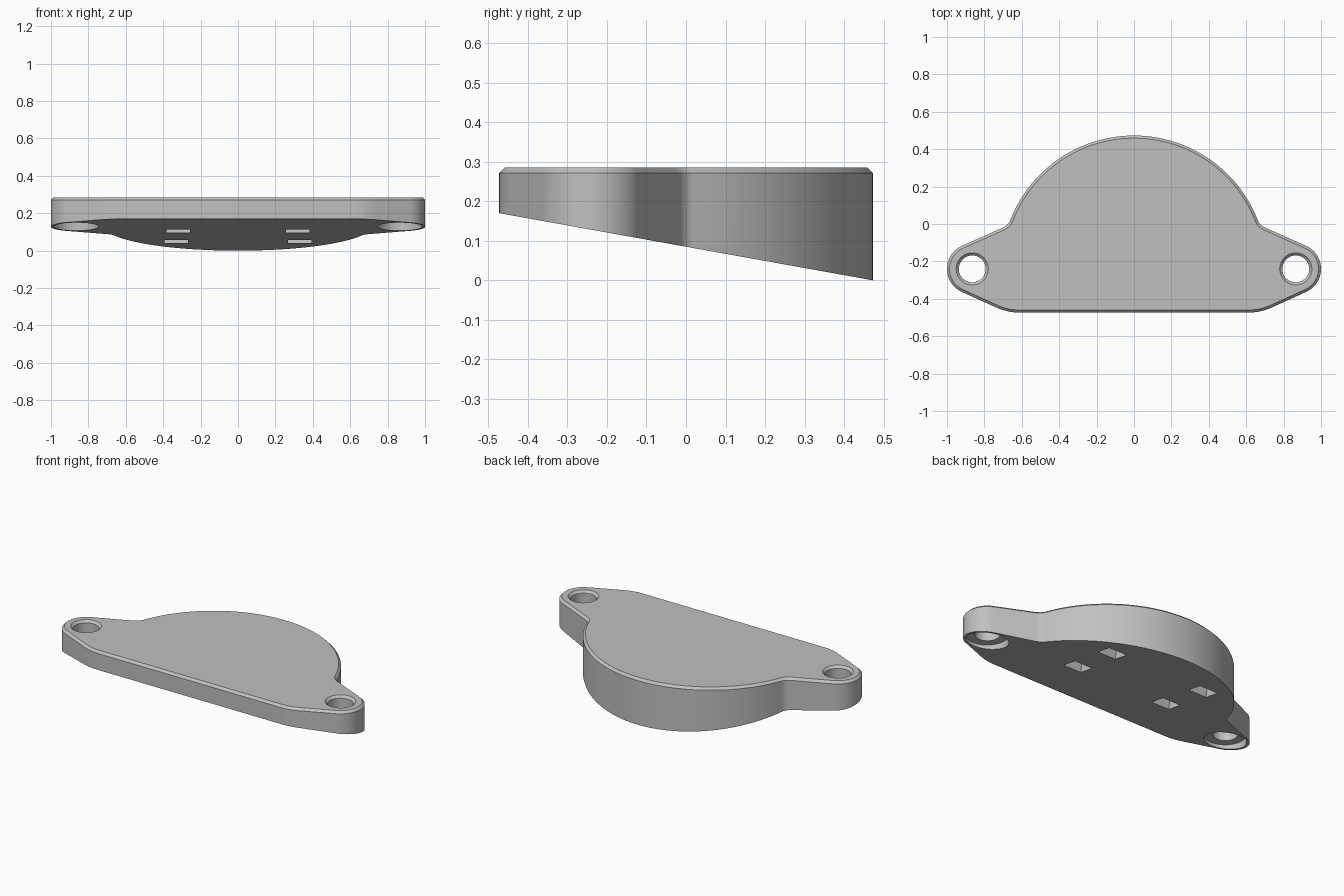
import bpy, bmesh, math
from mathutils import Vector, Matrix

cube = bpy.data.objects.get("Cube")
if cube:
    bpy.data.objects.remove(cube, do_unlink=True)

TOP, CHAMFER, FRONT, BACK = 0.285, 0.014, -0.473, 0.473
EAR = Vector((0.865, -0.24))
EAR_R, DOME_R = 0.135, 0.71
DOME_Y = BACK - DOME_R


def underside(y):
    return 0.17 * (BACK - y) / (BACK - FRONT)


def arc(cx, cy, r, a0, a1, n):
    steps = [math.radians(a0 + (a1 - a0) * i / n) for i in range(n + 1)]
    return [Vector((cx + r * math.cos(a), cy + r * math.sin(a))) for a in steps]


def blend(a, b, c, n=6):
    # Rounded corner from a to c, pulled towards b
    return [a * (1 - t) ** 2 + b * 2 * t * (1 - t) + c * t * t
            for t in (i / n for i in range(n + 1))]


def new_object(name, bm, mat=None):
    bmesh.ops.recalc_face_normals(bm, faces=bm.faces)
    mesh = bpy.data.meshes.new(name)
    bm.to_mesh(mesh)
    bm.free()
    if mat:
        mesh.materials.append(mat)
    ob = bpy.data.objects.new(name, mesh)
    bpy.context.collection.objects.link(ob)
    return ob


def skin(bm, loops):
    # Closed solid through a stack of equal loops
    rings = [[bm.verts.new(p) for p in loop] for loop in loops]
    n = len(rings[0])
    for low, high in zip(rings, rings[1:]):
        for i in range(n):
            j = (i + 1) % n
            bm.faces.new((low[i], low[j], high[j], high[i]))
    bm.faces.new(rings[0][::-1])
    bm.faces.new(rings[-1])


grey = bpy.data.materials.new("light_grey")
grey.use_nodes = True
grey.diffuse_color = (0.53, 0.53, 0.53, 1)
grey.node_tree.nodes["Principled BSDF"].inputs["Base Color"].default_value = grey.diffuse_color

# Plate outline: front edge, ear and half dome, then mirrored
right = blend(Vector((0.62, FRONT)), Vector((0.68, FRONT)), Vector((0.74, -0.445)), 8)
right += arc(EAR.x, EAR.y, EAR_R, -66, 66, 28)
dome = arc(0, DOME_Y, DOME_R, 21, 90, 40)
right += blend(Vector((0.705, -0.021)), Vector((0.672, -0.006)), dome[0])
right += dome[1:]
outline = right + [Vector((-p.x, p.y)) for p in reversed(right[:-1])]

# Chamfered top outline, offset inwards
inset = []
for i, p in enumerate(outline):
    a = (p - outline[i - 1]).normalized()
    b = (outline[(i + 1) % len(outline)] - p).normalized()
    na, nb = Vector((-a.y, a.x)), Vector((-b.y, b.x))
    inset.append(p + (na + nb) * CHAMFER / (1 + na.dot(nb)))

bm = bmesh.new()
skin(bm, [[(p.x, p.y, underside(p.y)) for p in outline],
          [(p.x, p.y, TOP - CHAMFER) for p in outline],
          [(p.x, p.y, TOP) for p in inset]])
plate = new_object("wedge_plate", bm, grey)

# Screw holes: counterbore below, chamfered rim above
bm = bmesh.new()
bore = [(0.12, -0.05), (0.12, 0.17), (0.072, 0.17), (0.072, TOP - CHAMFER),
        (0.086, TOP), (0.106, TOP + 0.02)]
for side in (-1, 1):
    skin(bm, [[(p.x, p.y, z) for p in arc(side * EAR.x, EAR.y, r, 0, 352.5, 47)]
              for r, z in bore])

# Four square pockets in the sloping underside
slope = Matrix.Rotation(-math.atan(0.17 / (BACK - FRONT)), 4, 'X')
for side in (-1, 1):
    for x, y in ((0.32, -0.105), (0.33, 0.205)):
        place = Matrix.Translation((side * x, y, underside(y))) @ slope
        bmesh.ops.create_cube(bm, size=1, matrix=place @ Matrix.Diagonal((0.125, 0.1, 0.13, 1)))
cutter = new_object("hole_cutter", bm, grey)
cutter.hide_render = True

# Cut the plate and keep the result
bpy.context.view_layer.objects.active = plate
plate.select_set(True)
cut = plate.modifiers.new("holes", 'BOOLEAN')
cut.operation = 'DIFFERENCE'
cut.solver = 'EXACT'
cut.object = cutter
bpy.ops.object.modifier_apply(modifier=cut.name)
bpy.data.objects.remove(cutter, do_unlink=True)
bpy.ops.object.shade_smooth_by_angle(angle=math.radians(25))
